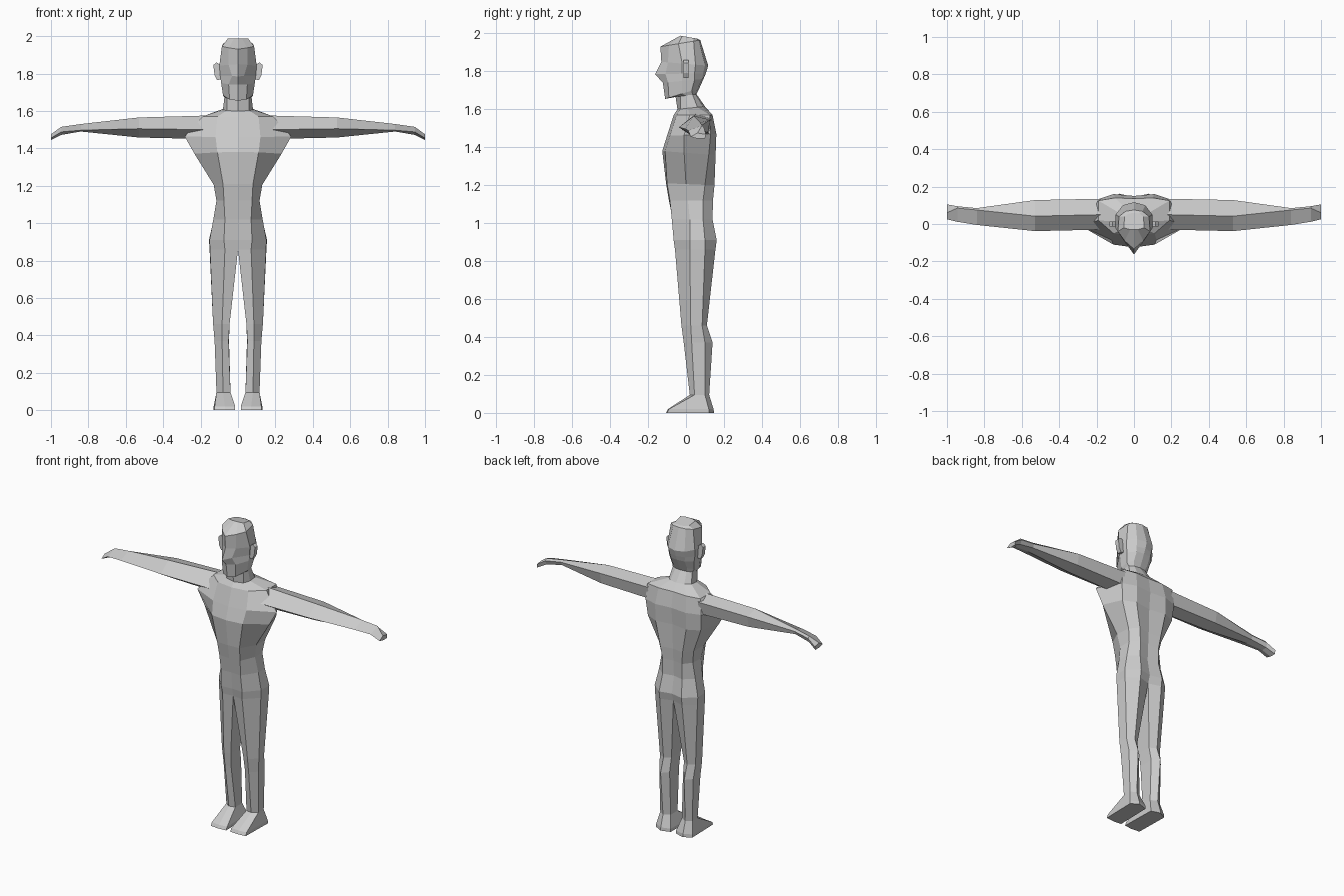
import bpy, bmesh


def loft(name, rings, closed=False, cap_start=False, cap_end=False):
    """Skin a series of point rings on the +x side and mirror it across x = 0."""
    bm = bmesh.new()
    rows = [[bm.verts.new(p) for p in r] for r in rings]
    n = len(rows[0])
    for a, b in zip(rows, rows[1:]):
        for i in range(n if closed else n - 1):
            j = (i + 1) % n
            bm.faces.new((a[i], a[j], b[j], b[i]))
    if cap_start:
        bm.faces.new(rows[0][::-1])
    if cap_end:
        bm.faces.new(rows[-1])
    me = bpy.data.meshes.new(name)
    bm.to_mesh(me)
    bm.free()
    ob = bpy.data.objects.new(name, me)
    bpy.context.collection.objects.link(ob)
    mod = ob.modifiers.new("Mirror", 'MIRROR')
    mod.use_clip = True
    mod.merge_threshold = 0.001
    return ob


def level(z_front, z_back, *pts):
    """Ring from front to back, its height running from z_front to z_back."""
    ys = [p[1] for p in pts]
    lo, hi = ys[0], ys[-1]
    return [(x, y, z_front + (z_back - z_front) * min(1, max(0, (y - lo) / (hi - lo))))
            for x, y in pts]


def half(zf, zb, front, fs, sf, sb, bs, back):
    return level(zf, zb, (0, front), fs, sf, sb, bs, (0, back))


# shared seams
hip_seam = [(0, -.05), (.07, -.058), (.15, .02), (.152, .10), (.08, .155), (0, .13)]
neck_seam = half(1.60, 1.615, -.045, (.06, -.03), (.08, .01), (.08, .06), (.05, .09), .10)

# torso
loft("torso", [
    [(x, y, .86) for x, y in hip_seam],
    half(.91, .91, -.06, (.075, -.065), (.152, .02), (.155, .10), (.08, .162), .145),
    half(1.02, 1.02, -.07, (.07, -.075), (.132, .02), (.13, .09), (.07, .14), .125),
    half(1.12, 1.12, -.09, (.075, -.085), (.115, .01), (.112, .09), (.07, .142), .13),
    half(1.21, 1.20, -.105, (.08, -.10), (.13, .0), (.125, .10), (.08, .15), .135),
    half(1.38, 1.36, -.125, (.11, -.11), (.233, -.01), (.19, .12), (.11, .156), .14),
    half(1.46, 1.47, -.10, (.12, -.085), (.285, -.01), (.20, .13), (.11, .16), .15),
    half(1.57, 1.57, -.065, (.11, -.05), (.19, .02), (.19, .125), (.10, .14), .135),
    neck_seam])

# legs and feet
loft("leg", [[(x, y, z) for x, y in pts] for z, pts in (
    (0, [(.015, -.10), (.07, -.105), (.125, -.10), (.13, .12), (.08, .148), (.02, .13)]),
    (.02, [(.015, -.09), (.07, -.095), (.125, -.09), (.13, .12), (.08, .145), (.02, .13)]),
    (.095, [(.04, .03), (.08, .02), (.115, .045), (.115, .10), (.08, .122), (.04, .10)]),
    (.37, [(.05, .0), (.085, -.012), (.125, .03), (.122, .10), (.085, .14), (.048, .10)]),
    (.46, [(.045, -.01), (.085, -.024), (.133, .025), (.128, .085), (.085, .11), (.045, .085)]),
    (.86, hip_seam))], closed=True, cap_start=True)

# arms and hands
loft("arm", [[(x, y, z) for y, z in pts] for x, pts in (
    (.18, [(-.03, 1.50), (.04, 1.45), (.12, 1.47), (.135, 1.55), (.05, 1.575)]),
    (.53, [(-.038, 1.505), (.04, 1.458), (.115, 1.475), (.128, 1.545), (.042, 1.565)]),
    (.84, [(-.005, 1.497), (.03, 1.49), (.075, 1.495), (.085, 1.517), (.075, 1.53)]),
    (.945, [(.012, 1.488), (.05, 1.472), (.085, 1.475), (.095, 1.502), (.085, 1.515)]),
    (1.0, [(.025, 1.455), (.06, 1.445), (.10, 1.445), (.105, 1.468), (.06, 1.475)]))],
    closed=True, cap_end=True)

# head and neck
loft("head", [
    neck_seam,
    half(1.665, 1.68, -.055, (.06, -.03), (.073, .0), (.07, .035), (.04, .05), .055),
    half(1.655, 1.71, -.11, (.045, -.09), (.08, -.02), (.08, .03), (.05, .06), .07),
    half(1.74, 1.76, -.122, (.05, -.095), (.09, -.02), (.09, .045), (.05, .085), .092),
    half(1.785, 1.79, -.163, (.032, -.108), (.095, -.02), (.095, .045), (.055, .09), .105),
    half(1.85, 1.83, -.13, (.05, -.095), (.10, -.02), (.098, .05), (.06, .10), .117),
    half(1.93, 1.965, -.135, (.05, -.09), (.086, -.04), (.08, .04), (.045, .068), .075),
    half(1.988, 1.972, -.03, (.02, -.03), (.055, -.02), (.05, .04), (.03, .055), .06)],
    cap_end=True)

# ears
ear = [(.085, 1.77), (.112, 1.765), (.125, 1.79), (.132, 1.845), (.115, 1.86), (.092, 1.845)]
loft("ear", [[(x, y, z) for x, z in reversed(ear)] for y in (.014, -.014)][::-1],
     closed=True, cap_start=True, cap_end=True)
